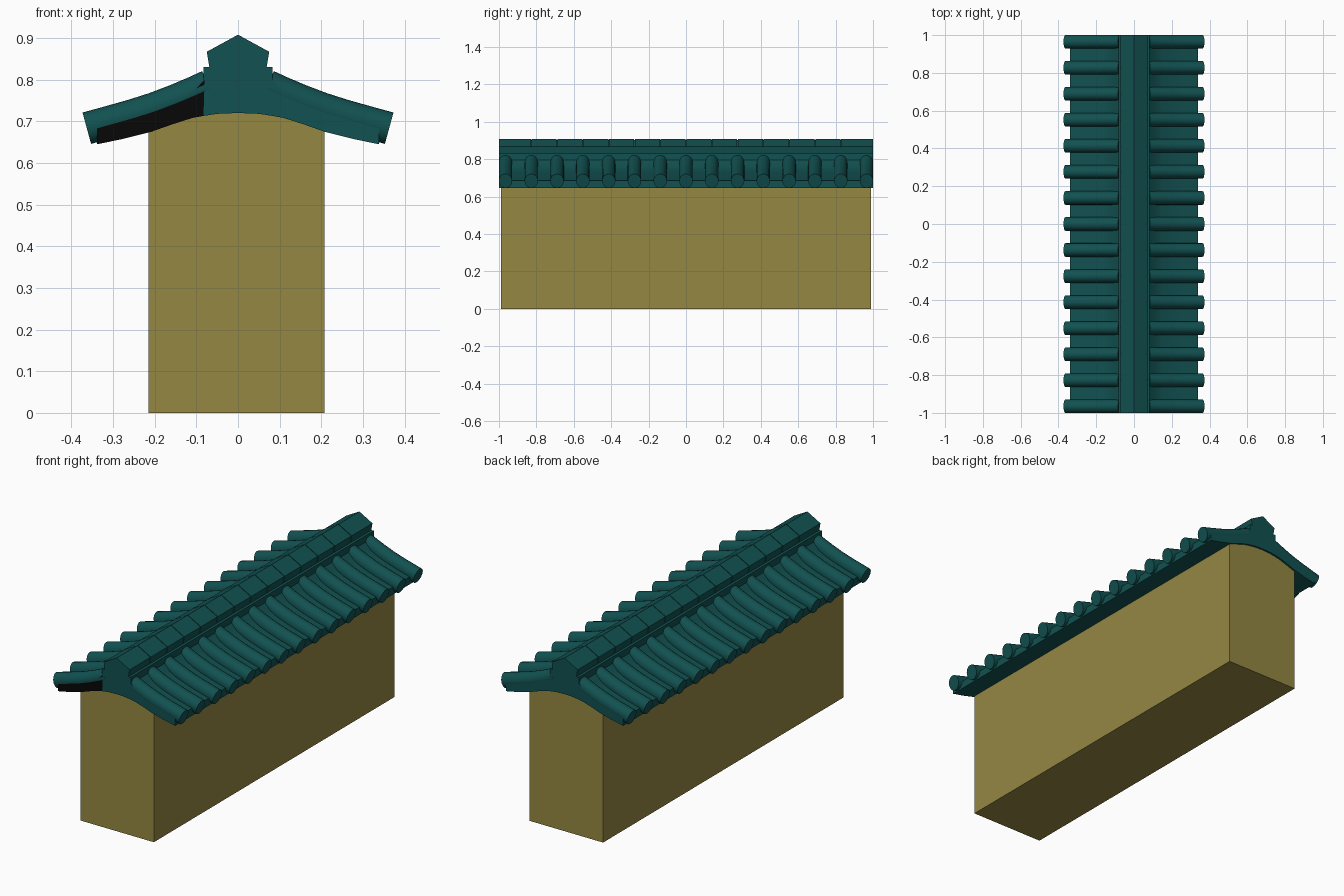
import bpy, bmesh, math
from mathutils import Vector

if "Cube" in bpy.data.objects:
    bpy.data.objects.remove(bpy.data.objects["Cube"])


def material(name, rgb):
    m = bpy.data.materials.new(name)
    m.diffuse_color = (*rgb, 1)
    m.use_nodes = True
    m.node_tree.nodes["Principled BSDF"].inputs["Base Color"].default_value = m.diffuse_color
    return m


TEAL = material("teal glaze", (0.006, 0.082, 0.082))
OCHRE = material("ochre plaster", (0.30, 0.245, 0.055))
BLACK = material("black", (0.002, 0.002, 0.002))


def finish(name, bm, mats, smooth=None):
    bmesh.ops.recalc_face_normals(bm, faces=bm.faces)
    me = bpy.data.meshes.new(name)
    bm.to_mesh(me)
    bm.free()
    ob = bpy.data.objects.new(name, me)
    bpy.context.collection.objects.link(ob)
    for m in mats:
        me.materials.append(m)
    if smooth:
        bpy.ops.object.select_all(action='DESELECT')
        ob.select_set(True)
        bpy.context.view_layer.objects.active = ob
        bpy.ops.object.shade_smooth_by_angle(angle=math.radians(smooth))
    return ob


def extrude(bm, profile, y0, y1):
    """Extrude an x-z outline along y."""
    a = [bm.verts.new((x, y0, z)) for x, z in profile]
    b = [bm.verts.new((x, y1, z)) for x, z in profile]
    bm.faces.new(a)
    bm.faces.new(b[::-1])
    for i in range(len(a)):
        j = (i + 1) % len(a)
        bm.faces.new((a[i], b[i], b[j], a[j]))


def mirror(half):
    return half + [(-x, z) for x, z in reversed(half) if x > 0]


# Underside of the roof, from centre to eave
under = [(0, .72), (.05, .718), (.083, .713), (.11, .708), (.16, .692),
         (.208, .675), (.275, .658), (.338, .645)]

# Wall with a gently arched top
bm = bmesh.new()
arch = [(-x, z) for x, z in reversed(under[1:6])] + under[:6]
arch[0] = (-.215, .673)
extrude(bm, [(-.215, 0)] + arch + [(.208, 0)], -.99, .99)
finish("wall", bm, [OCHRE], 30)

# Roof pans; the left one has a black front end
pan = under[2:] + [(.338, .685), (.27, .703), (.2, .725), (.15, .744), (.115, .764), (.08, .80)]
for side, s in (("left", -1), ("right", 1)):
    bm = bmesh.new()
    extrude(bm, [(s * x, z) for x, z in pan], -1, 1)
    bmesh.ops.recalc_face_normals(bm, faces=bm.faces)
    if s < 0:
        for f in bm.faces:
            if f.normal.y < -.9:
                f.material_index = 1
    finish("roof_pan_" + side, bm, [TEAL, BLACK], 30)

# Round cover tiles swept down each slope
path = [Vector((x, 0, z)) for x, z in
        [(.07, .785), (.105, .769), (.15, .750), (.2, .731),
         (.25, .715), (.31, .698), (.363, .6835)]]
SIDES, PITCH = 20, 1.93 / 14
for side, s in (("left", -1), ("right", 1)):
    bm = bmesh.new()
    for k in range(15):
        y = -.965 + k * PITCH
        rings = []
        for i, p in enumerate(path):
            t = (path[min(i + 1, len(path) - 1)] - path[max(i - 1, 0)]).normalized()
            n = Vector((-t.z, 0, t.x))
            ring = []
            for j in range(SIDES):
                a = 2 * math.pi * j / SIDES
                q = p + n * .039 * math.sin(a)
                ring.append(bm.verts.new((s * q.x, y + .036 * math.cos(a), q.z)))
            rings.append(ring)
        for r0, r1 in zip(rings, rings[1:]):
            for j in range(SIDES):
                m = (j + 1) % SIDES
                bm.faces.new((r0[j], r0[m], r1[m], r1[j]))
        bm.faces.new(rings[0])
        bm.faces.new(rings[-1])
    finish("cover_tiles_" + side, bm, [TEAL], 40)

# Ridge base filling the roof centre
bm = bmesh.new()
base = [(0, .83), (.083, .83), (.083, .713), (.05, .718), (0, .72)]
extrude(bm, base + [(-x, z) for x, z in reversed(base[1:4])], -1, 1)
finish("ridge_base", bm, [TEAL])

# Ridge caps, one per tile bay, with fine joints over a slightly smaller core
cap = [(0, .908), (.075, .867), (.068, .825)]
bm = bmesh.new()
cuts = [-1] + [-.965 + k * PITCH for k in range(1, 14)] + [1]
for y0, y1 in zip(cuts, cuts[1:]):
    extrude(bm, mirror(cap), y0 + (.002 if y0 > -1 else 0), y1 - (.002 if y1 < 1 else 0))
finish("ridge_caps", bm, [TEAL])
bm = bmesh.new()
extrude(bm, mirror([(0, .902), (.069, .864), (.063, .825)]), -.995, .995)
finish("ridge_core", bm, [TEAL])
